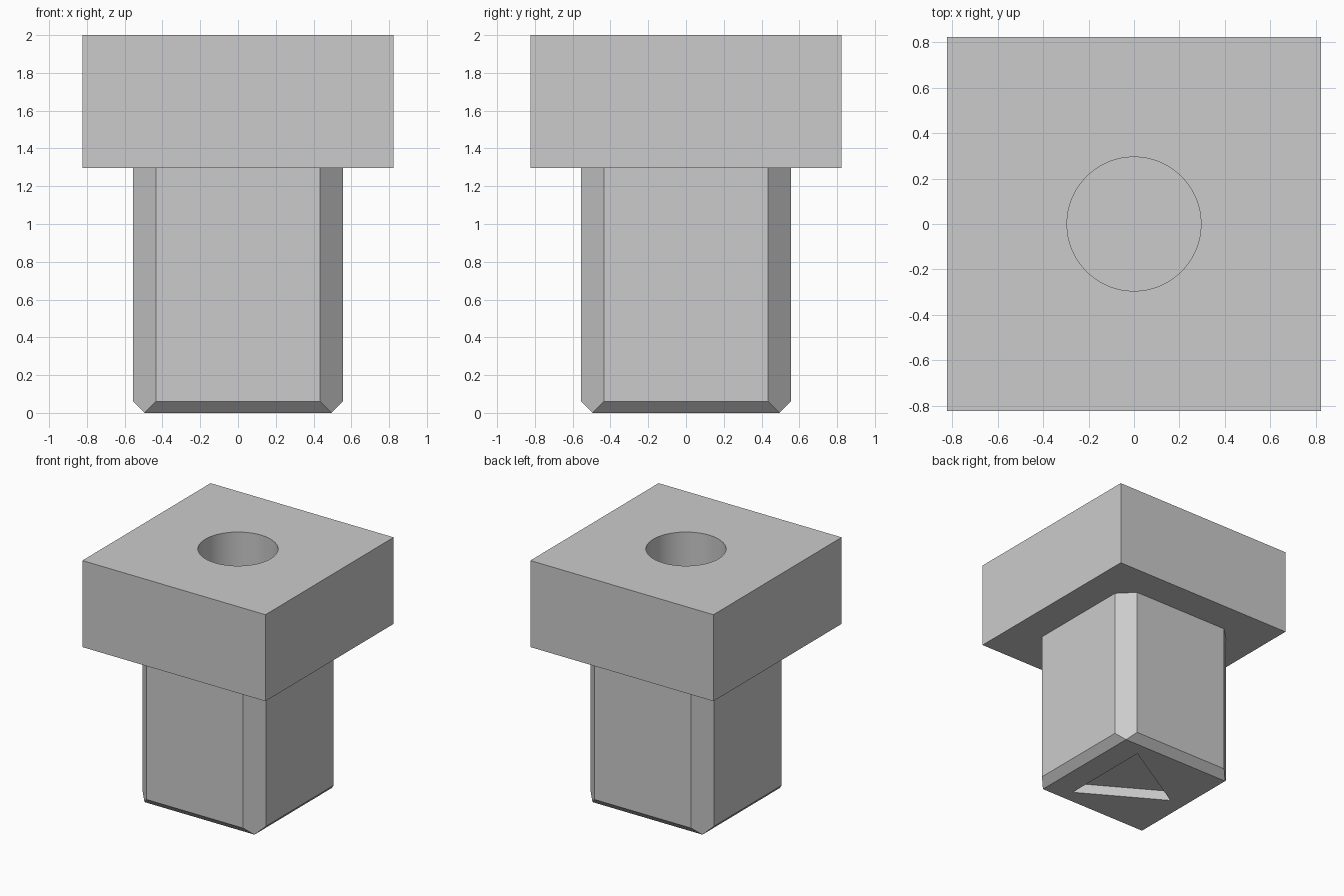
import bpy
import bmesh
from math import cos, sin, tau

default = bpy.data.objects.get("Cube")
if default:
    bpy.data.objects.remove(default)

HEAD, HEAD_BOTTOM, TOP = 0.823, 1.297, 2.0
SHAFT, CORNER, FOOT = 0.555, 0.12, 0.06
HOLE_RADIUS, HOLE_DEPTH = 0.295, 1.0
MARK_DEPTH = 0.08

grey = bpy.data.materials.new("plain_grey")
grey.use_nodes = True
colour = (0.6, 0.6, 0.6, 1)
grey.diffuse_color = colour
grey.node_tree.nodes["Principled BSDF"].inputs["Base Color"].default_value = colour


def finish(name, bm):
    bmesh.ops.recalc_face_normals(bm, faces=bm.faces[:])
    mesh = bpy.data.meshes.new(name)
    bm.to_mesh(mesh)
    bm.free()
    mesh.materials.append(grey)
    obj = bpy.data.objects.new(name, mesh)
    bpy.context.collection.objects.link(obj)
    return obj


def prism(name, outline, low, high):
    """Extrude a flat outline between two heights."""
    bm = bmesh.new()
    base = bm.faces.new([bm.verts.new((x, y, low)) for x, y in outline])
    grown = bmesh.ops.extrude_face_region(bm, geom=[base])["geom"]
    for v in grown:
        if isinstance(v, bmesh.types.BMVert):
            v.co.z = high
    return finish(name, bm)


def square(h):
    return [(-h, -h), (h, -h), (h, h), (-h, h)]


def combine(target, tool, operation):
    """Apply a boolean and discard the tool."""
    mod = target.modifiers.new(operation.title(), "BOOLEAN")
    mod.operation, mod.solver, mod.object = operation, "EXACT", tool
    bpy.context.view_layer.objects.active = target
    bpy.ops.object.modifier_apply(modifier=mod.name)
    bpy.data.objects.remove(tool)


# Square head
nut = prism("t_nut_body", square(HEAD), HEAD_BOTTOM, TOP)

# Shaft with chamfered corners, tapering to a square foot
flat = SHAFT - CORNER
bm = bmesh.new()
for z in (FOOT, HEAD_BOTTOM + 0.2):
    for sx in (-1, 1):
        for sy in (-1, 1):
            bm.verts.new((sx * SHAFT, sy * flat, z))
            bm.verts.new((sx * flat, sy * SHAFT, z))
for x, y in square(SHAFT - FOOT):
    bm.verts.new((x, y, 0))
bmesh.ops.convex_hull(bm, input=bm.verts[:])
bmesh.ops.dissolve_limit(bm, angle_limit=0.02, verts=bm.verts[:], edges=bm.edges[:])
combine(nut, finish("shaft", bm), "UNION")

# Round blind hole in the head
circle = [(HOLE_RADIUS * cos(tau * i / 64), HOLE_RADIUS * sin(tau * i / 64))
          for i in range(64)]
combine(nut, prism("hole_cutter", circle, TOP - HOLE_DEPTH, TOP + 0.1), "DIFFERENCE")

# Triangular recess under the foot
triangle = [(0.29, 0.386), (-0.365, 0), (0.29, -0.386)]
combine(nut, prism("recess_cutter", triangle, -0.1, MARK_DEPTH), "DIFFERENCE")

# One colour, smooth hole wall, sharp edges elsewhere
nut.data.materials.clear()
nut.data.materials.append(grey)
for face in nut.data.polygons:
    face.material_index = 0
bpy.ops.object.select_all(action="DESELECT")
nut.select_set(True)
bpy.context.view_layer.objects.active = nut
bpy.ops.object.shade_smooth_by_angle(angle=0.4)
